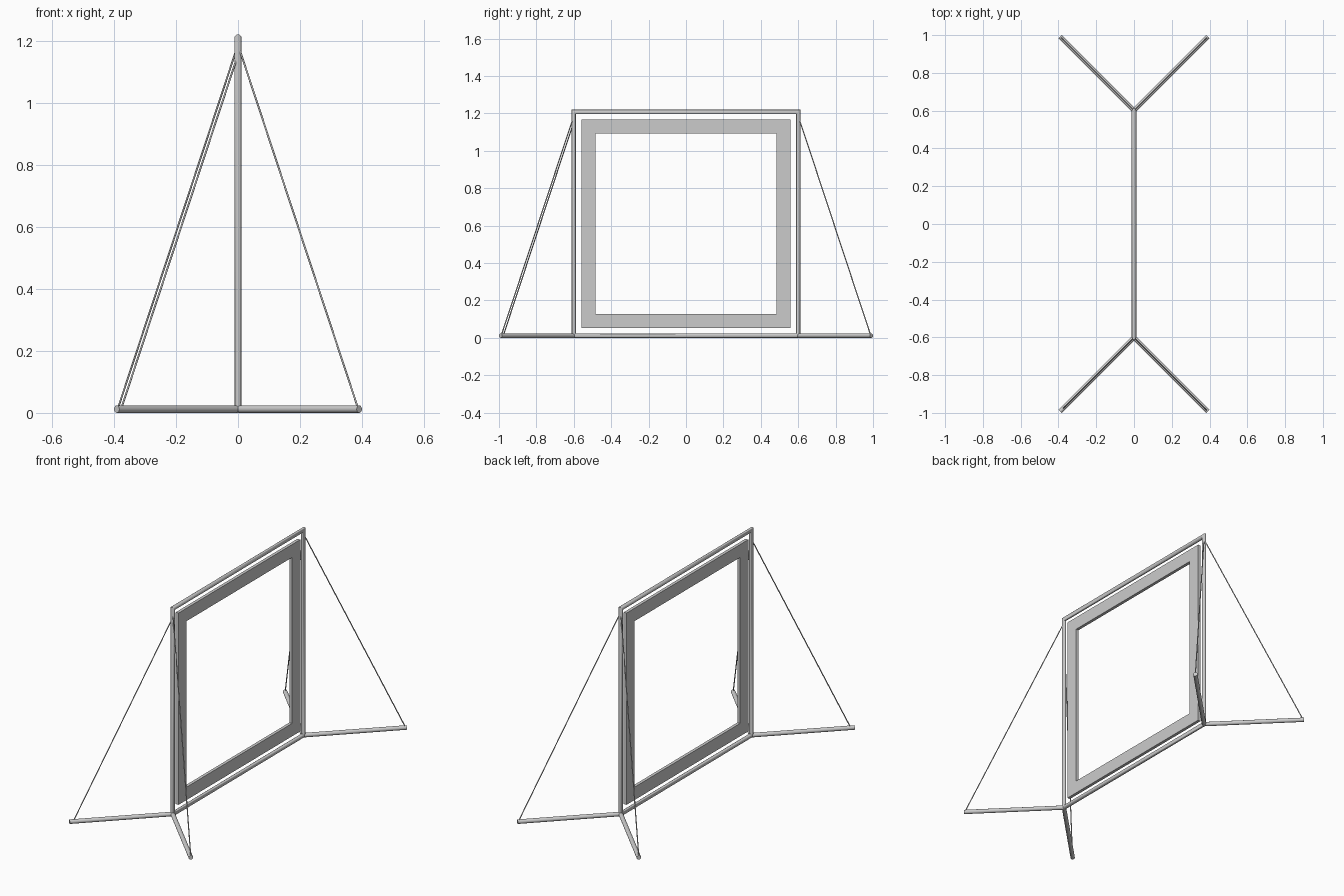
import bpy, bmesh, math
from mathutils import Vector

cube = bpy.data.objects.get("Cube")
if cube:
    bpy.data.objects.remove(cube, do_unlink=True)

grey = bpy.data.materials.new("light grey")
grey.use_nodes = True
GREY = (0.6, 0.6, 0.6, 1.0)
grey.diffuse_color = GREY
grey.node_tree.nodes["Principled BSDF"].inputs["Base Color"].default_value = GREY

R = 0.012        # tube radius
POST_Y = 0.6     # post distance from the centre
MID_Z = 0.61     # frame centre height


def finish(name, bm, smooth=True):
    bmesh.ops.recalc_face_normals(bm, faces=bm.faces)
    mesh = bpy.data.meshes.new(name)
    bm.to_mesh(mesh)
    bm.free()
    mesh.materials.append(grey)
    obj = bpy.data.objects.new(name, mesh)
    bpy.context.collection.objects.link(obj)
    if smooth:
        bpy.ops.object.select_all(action='DESELECT')
        obj.select_set(True)
        bpy.context.view_layer.objects.active = obj
        bpy.ops.object.shade_smooth_by_angle(angle=math.radians(50))
    return obj


def mitred_frame(name, half_y, half_z, profile, smooth):
    """Sweep a closed (x, outward) profile round an upright rectangle."""
    bm = bmesh.new()
    rings = []
    for sy, sz in ((-1, -1), (1, -1), (1, 1), (-1, 1)):
        rings.append([bm.verts.new((x, sy * (half_y + o), MID_Z + sz * (half_z + o)))
                      for x, o in profile])
    n = len(profile)
    for k in range(4):
        a, b = rings[k], rings[(k + 1) % 4]
        for i in range(n):
            j = (i + 1) % n
            bm.faces.new((a[i], a[j], b[j], b[i]))
    return finish(name, bm, smooth)


def rod(name, start, end, radius, sides):
    start, end = Vector(start), Vector(end)
    axis = end - start
    bm = bmesh.new()
    bmesh.ops.create_cone(bm, cap_ends=True, segments=sides, radius1=radius,
                          radius2=radius, depth=axis.length)
    turn = axis.to_track_quat('Z', 'Y').to_matrix().to_4x4()
    bmesh.ops.transform(bm, matrix=turn, verts=bm.verts)
    bmesh.ops.translate(bm, vec=(start + end) / 2, verts=bm.verts)
    return finish(name, bm)


# Outer tube frame
circle = [(R * math.cos(a), R * math.sin(a))
          for a in (2 * math.pi * i / 16 for i in range(16))]
mitred_frame("tube_frame", POST_Y, MID_Z - R, circle, True)

# Flat band hung inside the frame
band = [(-0.009, -0.0375), (0.009, -0.0375), (0.009, 0.0375), (-0.009, 0.0375)]
mitred_frame("inner_band", 0.5225, 0.5205, band, False)

# Spread feet and guy wires at each corner
for sy, end in ((-1, "front"), (1, "back")):
    for sx, side in ((-1, "right"), (1, "left")):
        rod(f"{end}_{side}_foot", (0, sy * POST_Y, R),
            (sx * 0.391, sy * 0.9915, R), R, 16)
        # one wire is tied slightly lower than the rest
        top = 1.155 if (sx, sy) == (-1, -1) else 1.187
        reach = 0.375 if (sx, sy) == (-1, -1) else 0.386
        rod(f"{end}_{side}_wire", (0, sy * POST_Y, top),
            (sx * reach, sy * (POST_Y + reach), 0.018), 0.003, 8)
